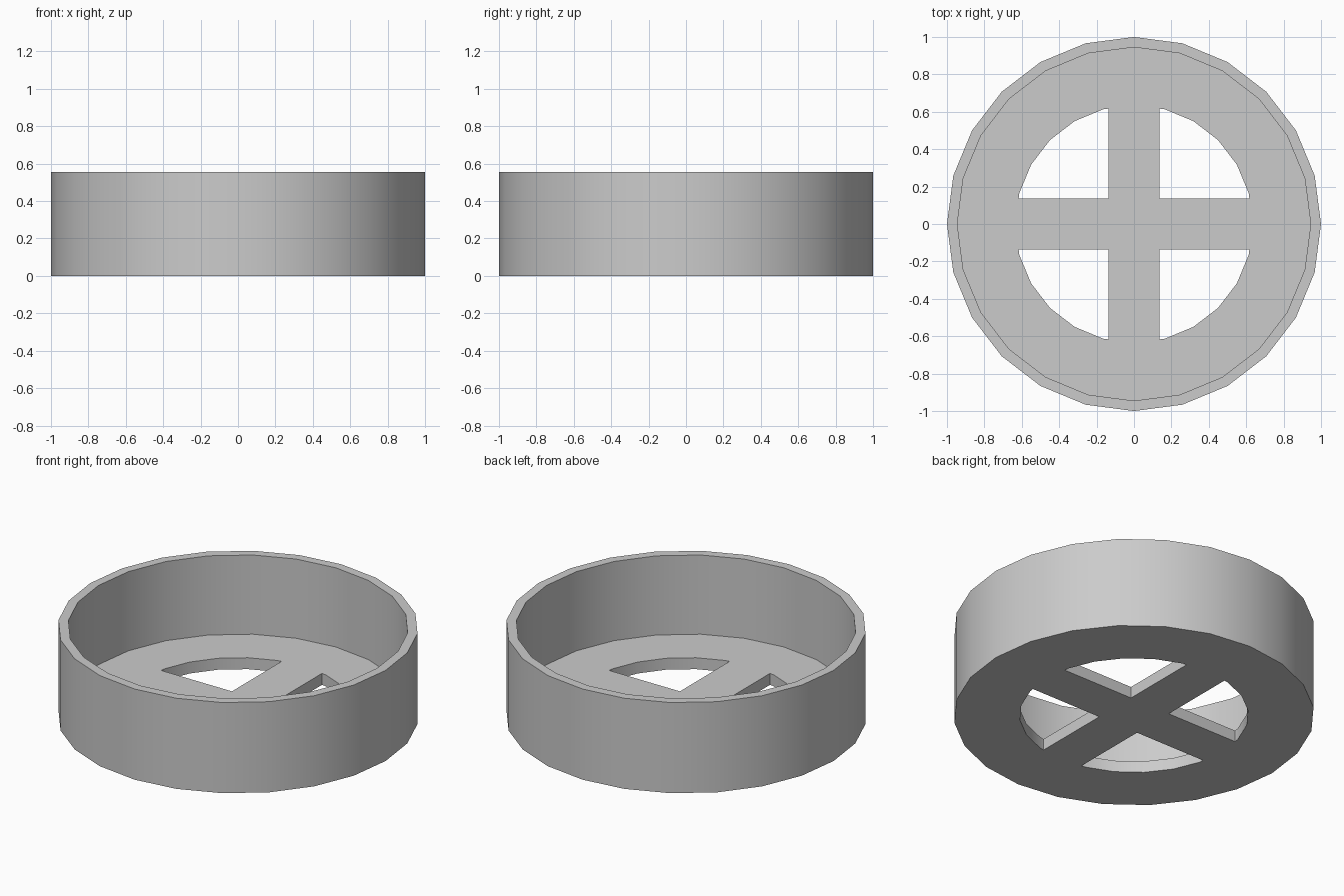
import bpy
import bmesh
from math import cos, sin, tau, radians

SIDES = 24
OUTER, INNER, HOLE = 1.0, 0.945, 0.635
HEIGHT, FLOOR = 0.555, 0.07
BAR = 0.137  # half width of the cross bars

cube = bpy.data.objects.get("Cube")
if cube:
    bpy.data.objects.remove(cube, do_unlink=True)

grey = bpy.data.materials.new("plain grey")
grey.use_nodes = True
colour = (0.6, 0.6, 0.6, 1)
grey.diffuse_color = colour
grey.node_tree.nodes["Principled BSDF"].inputs["Base Color"].default_value = colour


def make_object(name, bm):
    bmesh.ops.recalc_face_normals(bm, faces=bm.faces)
    mesh = bpy.data.meshes.new(name)
    bm.to_mesh(mesh)
    bm.free()
    mesh.materials.append(grey)
    obj = bpy.data.objects.new(name, mesh)
    bpy.context.collection.objects.link(obj)
    return obj


def circle(bm, radius, z):
    return [bm.verts.new((radius * cos(tau * i / SIDES), radius * sin(tau * i / SIDES), z))
            for i in range(SIDES)]


# Round cup: outer wall, rim, inner wall, with a closed floor
bm = bmesh.new()
rings = [circle(bm, r, z) for r, z in
         ((OUTER, 0), (OUTER, HEIGHT), (INNER, HEIGHT), (INNER, FLOOR))]
for low, high in zip(rings, rings[1:]):
    for i in range(SIDES):
        j = (i + 1) % SIDES
        bm.faces.new((low[i], low[j], high[j], high[i]))
bm.faces.new(rings[0])
bm.faces.new(rings[-1])
cup = make_object("round_cup", bm)

# Four rounded quarter openings that leave a cross in the floor
bm = bmesh.new()
step = tau / SIDES
edge_x = HOLE - BAR * (1 - cos(step)) / sin(step)  # where a bar meets the round edge
outline = [(BAR, BAR), (edge_x, BAR)]
outline += [(HOLE * cos(step * i), HOLE * sin(step * i)) for i in range(1, SIDES // 4)]
outline.append((BAR, edge_x))
for sx in (1, -1):
    for sy in (1, -1):
        base = bm.faces.new([bm.verts.new((sx * x, sy * y, -0.1)) for x, y in outline])
        solid = bmesh.ops.extrude_face_region(bm, geom=[base])
        top = [v for v in solid["geom"] if isinstance(v, bmesh.types.BMVert)]
        bmesh.ops.translate(bm, verts=top, vec=(0, 0, 0.3))
cutter = make_object("floor_cutter", bm)
cutter.hide_render = True

# Cut the openings, then drop the cutter
bpy.ops.object.select_all(action="DESELECT")
bpy.context.view_layer.objects.active = cup
cup.select_set(True)
cut = cup.modifiers.new("openings", "BOOLEAN")
cut.operation = "DIFFERENCE"
cut.solver = "EXACT"
cut.object = cutter
bpy.ops.object.modifier_apply(modifier=cut.name)
bpy.data.objects.remove(cutter, do_unlink=True)

# Smooth round walls with crisp rims
bpy.ops.object.shade_smooth_by_angle(angle=radians(30))
